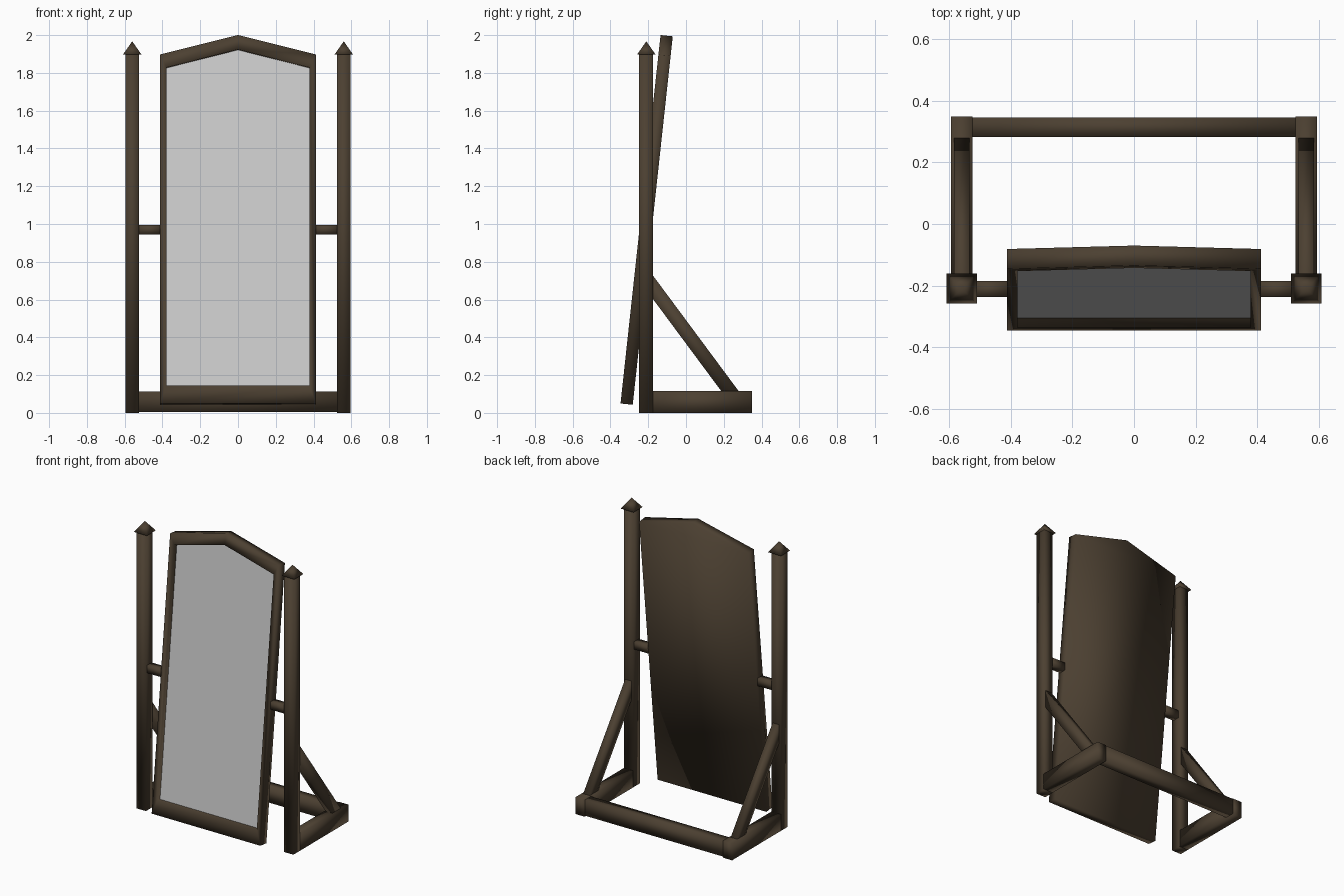
import bpy, bmesh, math
from mathutils import Matrix, Vector

if "Cube" in bpy.data.objects:
    bpy.data.objects.remove(bpy.data.objects["Cube"])


def material(name, rgb):
    m = bpy.data.materials.new(name)
    m.diffuse_color = (*rgb, 1)
    m.use_nodes = True
    m.node_tree.nodes["Principled BSDF"].inputs["Base Color"].default_value = m.diffuse_color
    return m


WOOD = material("dark wood", (0.072, 0.051, 0.031))
GLASS = material("mirror grey", (0.62, 0.62, 0.62))


def finish(name, bm, mat, smooth=True):
    bmesh.ops.recalc_face_normals(bm, faces=bm.faces)
    for f in bm.faces:
        f.smooth = smooth
    me = bpy.data.meshes.new(name)
    bm.to_mesh(me)
    bm.free()
    me.materials.append(mat)
    ob = bpy.data.objects.new(name, me)
    bpy.context.collection.objects.link(ob)
    return ob


def box(name, centre, size, tilt=0.0):
    bm = bmesh.new()
    bmesh.ops.create_cube(bm, size=1)
    bm.transform(Matrix.Translation(centre) @ Matrix.Rotation(tilt, 4, 'X')
                 @ Matrix.Diagonal((*size, 1)))
    return finish(name, bm, WOOD)


def outline(w, bottom, shoulder, peak):
    return [(-w, bottom), (w, bottom), (w, shoulder), (0, peak), (-w, shoulder)]


def ring(bm, pts, y):
    return [bm.verts.new((x, y, z)) for x, z in pts]


def bridge(bm, a, b):
    n = len(a)
    for i in range(n):
        bm.faces.new((a[i], a[(i + 1) % n], b[(i + 1) % n], b[i]))


POST_X, POST_Y, T = 0.56, -0.212, 0.07
PIVOT = Vector((0, POST_Y - 0.002, 0.97))

for s, side in ((-1, "left"), (1, "right")):
    x = s * POST_X
    # upright post
    box(side + "_post", (x, POST_Y, 0.95), (T, 0.074, 1.9))
    # pyramid cap
    bm = bmesh.new()
    bmesh.ops.create_cone(bm, cap_ends=True, segments=4, radius1=0.049 * math.sqrt(2),
                          radius2=0, depth=0.07)
    bm.transform(Matrix.Translation((x, POST_Y + 0.002, 1.932))
                 @ Matrix.Rotation(math.pi / 4, 4, 'Z'))
    finish(side + "_post_cap", bm, WOOD)
    # foot running backwards
    box(side + "_foot", (x, 0.085, 0.0575), (T, 0.53, 0.115))
    # diagonal brace, ends sunk into post and foot
    top, low = Vector((x, -0.175, 0.665)), Vector((x, 0.233, 0.115))
    d = top - low
    box(side + "_brace", (top + low) / 2, (0.05, 0.074, d.length + 0.12),
        math.atan2(-d.y, d.z))
    # pivot rod
    box(side + "_pivot_rod", (s * 0.467, POST_Y, 0.97), (0.13, 0.052, 0.052))

# rear cross bar
box("rear_bar", (0, 0.3145, 0.06), (2 * POST_X - T + 0.02, 0.065, 0.108))

# tilted frame with closed back and a pocket for the glass
tilt = Matrix.Translation(PIVOT) @ Matrix.Rotation(math.radians(-6.2), 4, 'X')
outer = outline(0.413, -0.929, 0.929, 1.033)
inner = outline(0.378, -0.833, 0.861, 0.957)
bm = bmesh.new()
back = ring(bm, outer, 0.0325)
front = ring(bm, outer, -0.0325)
lip = ring(bm, inner, -0.0325)
floor = ring(bm, inner, 0.004)
for a, b in ((back, front), (front, lip), (lip, floor)):
    bridge(bm, a, b)
bm.faces.new(back)
bm.faces.new(floor)
bm.transform(tilt)
finish("mirror_frame", bm, WOOD)

# glass plate
bm = bmesh.new()
a, b = ring(bm, inner, 0.003), ring(bm, inner, -0.002)
bridge(bm, a, b)
bm.faces.new(a)
bm.faces.new(b)
bm.transform(tilt)
finish("mirror_glass", bm, GLASS, smooth=False)
